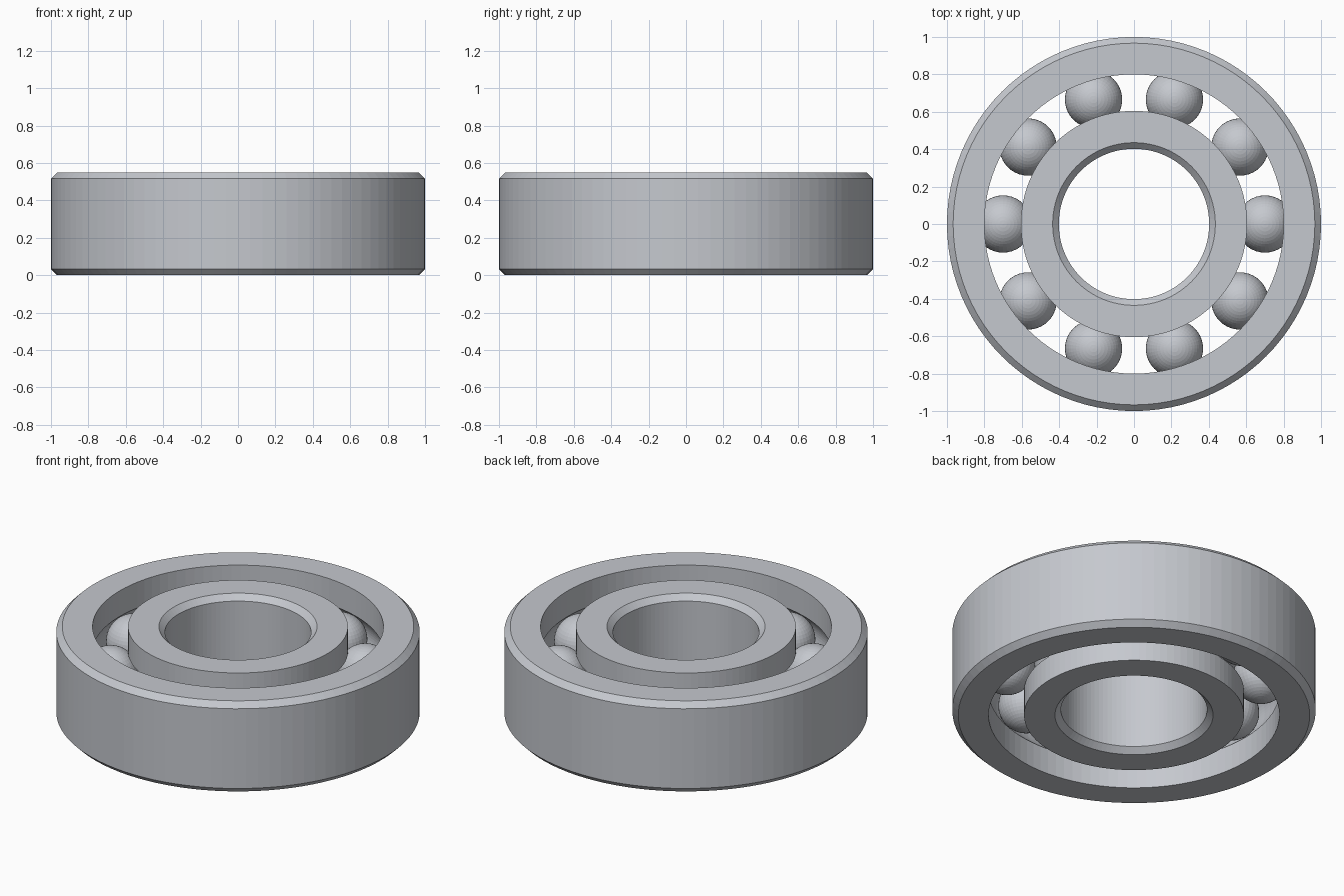
import bpy, bmesh, math
from mathutils import Matrix, Vector

cube = bpy.data.objects.get("Cube")
if cube:
    bpy.data.objects.remove(cube, do_unlink=True)

HEIGHT, CHAMFER = 0.55, 0.033
MID = HEIGHT / 2
PITCH, BALL = 0.70, 0.153      # ball circle radius and ball radius
GROOVE = 0.16                  # raceway arc radius
SEGMENTS, BALLS = 96, 10

steel = bpy.data.materials.new("steel_grey")
steel.use_nodes = True
colour = (0.56, 0.58, 0.62, 1)
steel.diffuse_color = colour
steel.node_tree.nodes["Principled BSDF"].inputs["Base Color"].default_value = colour


def add_object(name, bm):
    mesh = bpy.data.meshes.new(name)
    bm.to_mesh(mesh)
    bm.free()
    mesh.materials.append(steel)
    obj = bpy.data.objects.new(name, mesh)
    bpy.context.collection.objects.link(obj)
    return obj


def ring(name, plain, race, side):
    """Revolve a ring: chamfered wall at radius plain, grooved wall at race.
    side is +1 when the groove cuts outward, -1 when it cuts inward."""
    center = PITCH + side * (BALL - GROOVE)
    half = math.acos(abs(race - center) / GROOVE)
    steps = 16
    arc = []
    for i in range(steps + 1):
        a = half * (2 * i / steps - 1)
        arc.append((center + side * GROOVE * math.cos(a), MID + GROOVE * math.sin(a)))
    inset = plain - side * CHAMFER
    profile = [(race, 0)] + arc + [(race, HEIGHT), (inset, HEIGHT),
               (plain, HEIGHT - CHAMFER), (plain, CHAMFER), (inset, 0)]
    bm = bmesh.new()
    verts = [bm.verts.new((r, 0, z)) for r, z in profile]
    edges = [bm.edges.new((v, verts[i - 1])) for i, v in enumerate(verts)]
    bmesh.ops.spin(bm, geom=verts + edges, cent=Vector(), axis=Vector((0, 0, 1)),
                   angle=math.tau, steps=SEGMENTS, use_merge=False)
    bmesh.ops.remove_doubles(bm, verts=bm.verts, dist=1e-4)
    bmesh.ops.recalc_face_normals(bm, faces=bm.faces)
    return add_object(name, bm)


# Outer and inner races
ring("outer_ring", 1.0, 0.80, 1)
ring("inner_ring", 0.402, 0.605, -1)

# Rolling balls, evenly spaced between the races
for i in range(BALLS):
    a = math.tau * i / BALLS
    bm = bmesh.new()
    bmesh.ops.create_uvsphere(bm, u_segments=40, v_segments=24, radius=BALL)
    ball = add_object(f"ball_{i + 1}", bm)
    ball.matrix_world = Matrix.Translation((PITCH * math.cos(a), PITCH * math.sin(a), MID))
